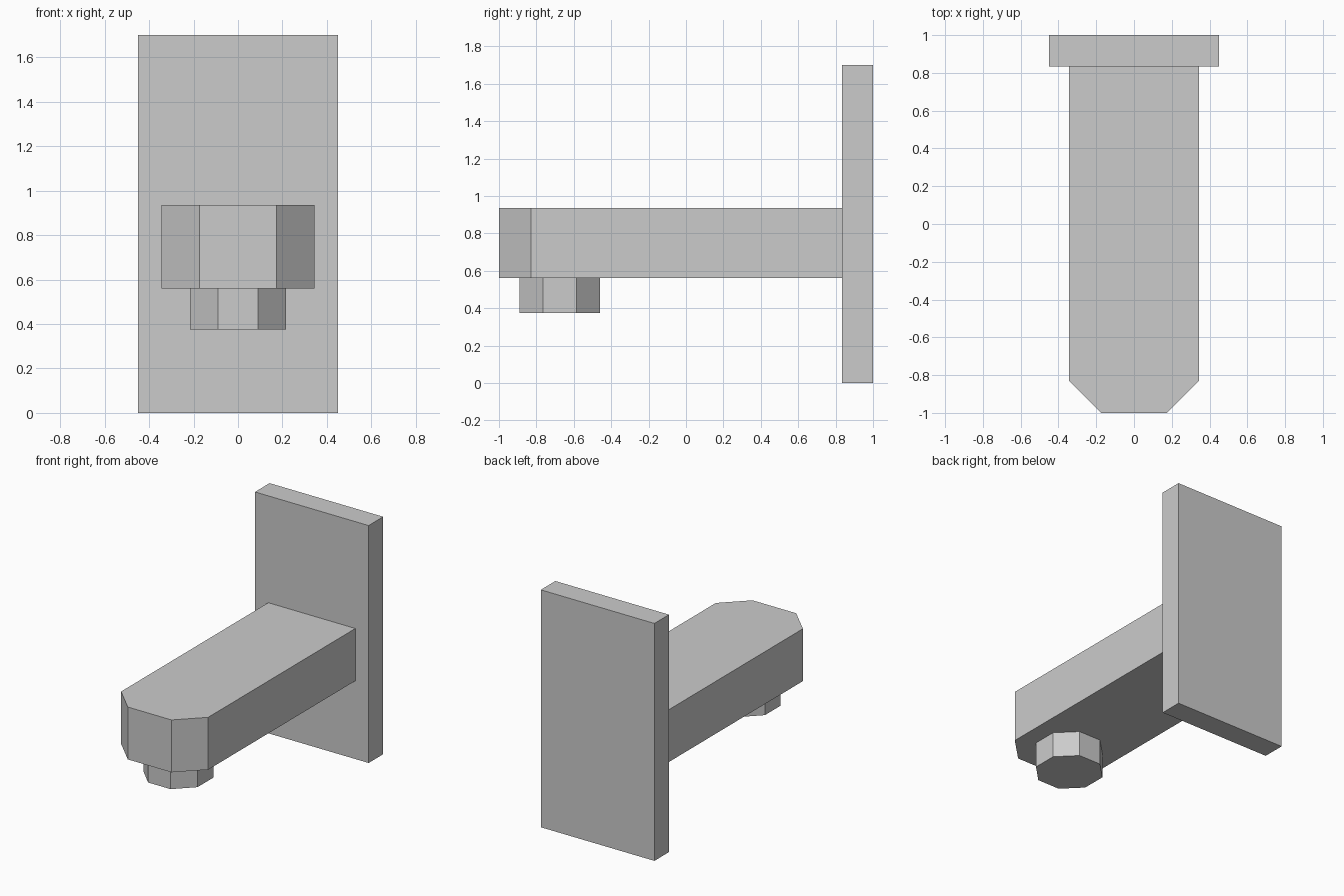
import bpy
import bmesh
import math

default = bpy.data.objects.get("Cube")
if default:
    bpy.data.objects.remove(default, do_unlink=True)

# One plain grey for the whole fixture
GREY = (0.6, 0.6, 0.6, 1.0)
metal = bpy.data.materials.new("plain grey")
metal.use_nodes = True
metal.diffuse_color = GREY
metal.node_tree.nodes["Principled BSDF"].inputs["Base Color"].default_value = GREY


def prism(name, outline, bottom, top):
    """Extrude a flat outline upward from bottom to top."""
    bm = bmesh.new()
    base = bm.faces.new([bm.verts.new((x, y, bottom)) for x, y in outline])
    result = bmesh.ops.extrude_face_region(bm, geom=[base], use_keep_orig=True)
    raised = [v for v in result["geom"] if isinstance(v, bmesh.types.BMVert)]
    bmesh.ops.translate(bm, verts=raised, vec=(0, 0, top - bottom))
    bmesh.ops.recalc_face_normals(bm, faces=bm.faces)
    mesh = bpy.data.meshes.new(name)
    bm.to_mesh(mesh)
    bm.free()
    mesh.materials.append(metal)
    obj = bpy.data.objects.new(name, mesh)
    bpy.context.collection.objects.link(obj)
    return obj


def mirrored(half):
    """Close a right-hand outline with its mirror image across x = 0."""
    return half + [(-x, y) for x, y in reversed(half)]


# Upright plate at the back
prism("back_plate", mirrored([(0.45, 0.835), (0.45, 1.0)]), 0.0, 1.7)

# Arm with chamfered front corners
prism("arm", mirrored([(0.173, -1.0), (0.345, -0.83), (0.345, 0.835)]), 0.56, 0.935)

# Octagonal outlet under the front of the arm
radius = 0.215 / math.cos(math.pi / 8)
angles = [math.pi * (2 * i + 1) / 8 for i in range(8)]
octagon = [(radius * math.cos(a), -0.675 + radius * math.sin(a)) for a in angles]
prism("outlet", octagon, 0.375, 0.56)
